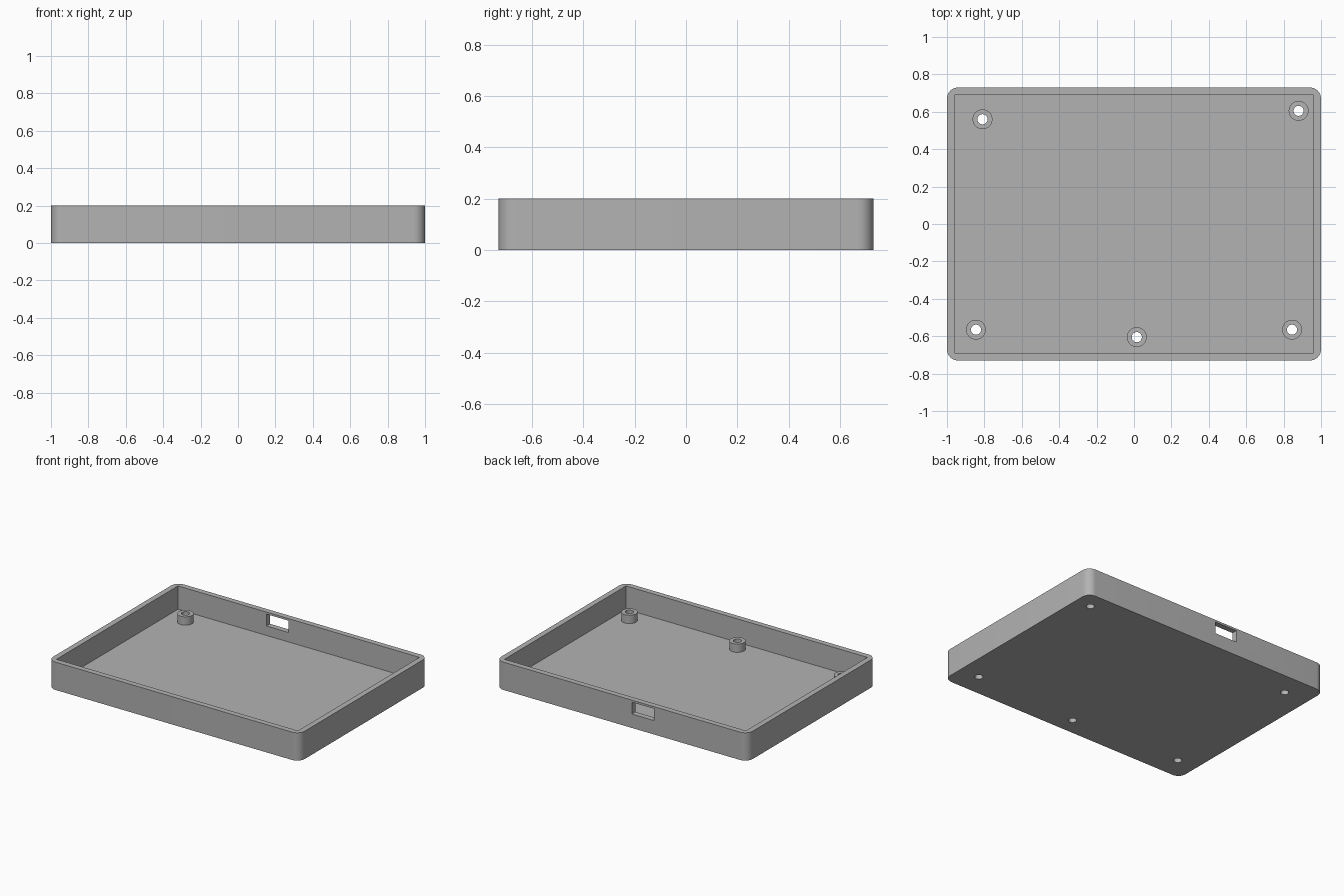
import bpy, bmesh, math
from mathutils import Matrix, Vector

cube = bpy.data.objects.get("Cube")
if cube:
    bpy.data.objects.remove(cube, do_unlink=True)

WIDTH, DEPTH, HEIGHT = 2.0, 1.46, 0.2
WALL, FLOOR, CORNER = 0.04, 0.032, 0.06
POST_TOP, POST_R, HOLE_R = 0.092, 0.053, 0.027
POSTS = [(-0.81, 0.56), (0.88, 0.605), (-0.845, -0.565), (0.015, -0.605), (0.845, -0.565)]

grey = bpy.data.materials.new("plain grey")
grey.use_nodes = True
colour = (0.45, 0.45, 0.45, 1)
grey.diffuse_color = colour
grey.node_tree.nodes["Principled BSDF"].inputs["Base Color"].default_value = colour


def finish(name, bm):
    mesh = bpy.data.meshes.new(name)
    bm.to_mesh(mesh)
    bm.free()
    mesh.materials.append(grey)
    obj = bpy.data.objects.new(name, mesh)
    bpy.context.collection.objects.link(obj)
    return obj


def box(name, low, high, corner=0):
    low, high = Vector(low), Vector(high)
    bm = bmesh.new()
    bmesh.ops.create_cube(bm, size=1, matrix=Matrix.Translation((low + high) / 2)
                          @ Matrix.Diagonal((high - low).to_4d()))
    if corner:
        upright = [e for e in bm.edges if abs(e.verts[0].co.z - e.verts[1].co.z) > 0.01]
        bmesh.ops.bevel(bm, geom=upright, offset=corner, segments=10, profile=0.5, affect='EDGES')
    return finish(name, bm)


def cylinder(name, x, y, radius, bottom, top):
    bm = bmesh.new()
    bmesh.ops.create_cone(bm, cap_ends=True, segments=40, radius1=radius, radius2=radius,
                          depth=top - bottom, matrix=Matrix.Translation((x, y, (bottom + top) / 2)))
    return finish(name, bm)


def cut(target, cutter):
    mod = target.modifiers.new("cut", 'BOOLEAN')
    mod.operation, mod.solver, mod.object = 'DIFFERENCE', 'EXACT', cutter
    bpy.context.view_layer.objects.active = target
    bpy.ops.object.modifier_apply(modifier=mod.name)


def smooth(obj):
    bpy.ops.object.select_all(action='DESELECT')
    obj.select_set(True)
    bpy.context.view_layer.objects.active = obj
    bpy.ops.object.shade_smooth_by_angle(angle=math.radians(30))


# Tray with rounded outer corners, square cavity and a port in the back wall
x, y = WIDTH / 2, DEPTH / 2
tray = box("tray", (-x, -y, 0), (x, y, HEIGHT), CORNER)
cavity = box("cavity_cutter", (WALL - x, WALL - y, FLOOR), (x - WALL, y - WALL, HEIGHT + 0.1))
port = box("port_cutter", (-0.257, y - 0.1, 0.1), (-0.08, y + 0.1, 0.185))
cutters = [cavity, port]
for cutter in cutters:
    cut(tray, cutter)

# Hollow screw posts with holes through the floor
for i, (px, py) in enumerate(POSTS):
    hole = cylinder("hole_cutter", px, py, HOLE_R, -0.1, HEIGHT)
    post = cylinder(f"screw_post_{i + 1}", px, py, POST_R, FLOOR, POST_TOP)
    cut(tray, hole)
    cut(post, hole)
    smooth(post)
    cutters.append(hole)
smooth(tray)

for cutter in cutters:
    bpy.data.objects.remove(cutter, do_unlink=True)
